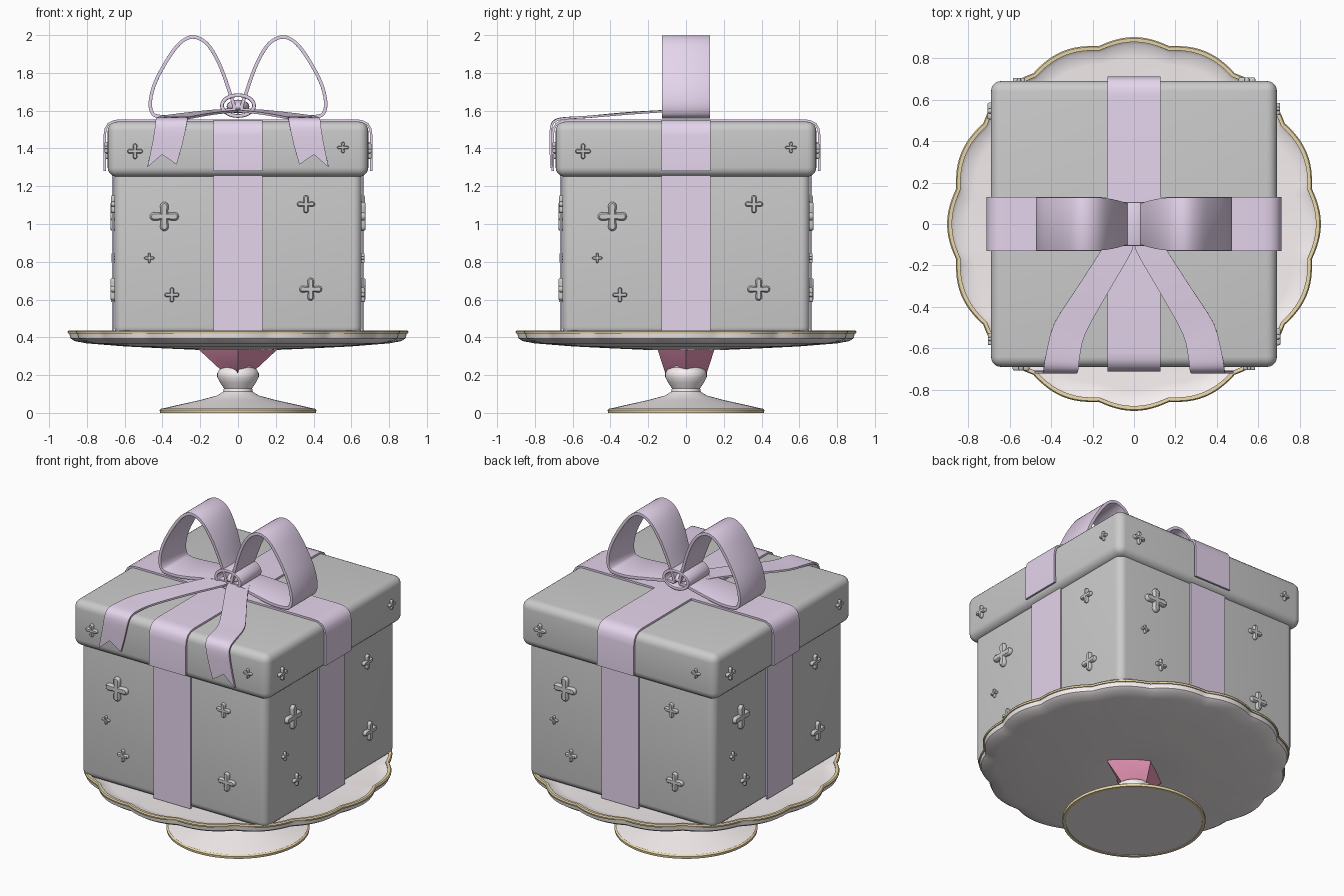
import bpy, bmesh, math
from mathutils import Vector, Matrix

if "Cube" in bpy.data.objects:
    bpy.data.objects.remove(bpy.data.objects["Cube"])

def mat(name, r, g, b):
    m = bpy.data.materials.new(name)
    m.diffuse_color = (r, g, b, 1)
    m.use_nodes = True
    m.node_tree.nodes["Principled BSDF"].inputs["Base Color"].default_value = m.diffuse_color
    return m

LILAC = mat("lilac", 0.78, 0.66, 0.84)
CREAM = mat("cream", 0.93, 0.87, 0.88)
GOLD = mat("gold", 0.83, 0.69, 0.40)
PINK = mat("pink", 0.80, 0.30, 0.47)

def finish(name, bm, m=None, normals=True):
    if normals:
        bmesh.ops.recalc_face_normals(bm, faces=bm.faces)
    me = bpy.data.meshes.new(name)
    bm.to_mesh(me)
    bm.free()
    ob = bpy.data.objects.new(name, me)
    bpy.context.collection.objects.link(ob)
    if m:
        me.materials.append(m)
    return ob

def grid(bm, rows, close_u=False, close_v=False):
    """Skin rows of points with quads."""
    vs = [[bm.verts.new(p) for p in r] for r in rows]
    n, k = len(vs), len(vs[0])
    for i in range(n if close_u else n - 1):
        for j in range(k if close_v else k - 1):
            a, b = vs[i], vs[(i + 1) % n]
            bm.faces.new((a[j], b[j], b[(j + 1) % k], a[(j + 1) % k]))
    return vs

def lathe(name, prof, m, seg=64, scallop=0.0, closed=False):
    bm = bmesh.new()
    rows = []
    for r, z in prof:
        row = []
        for s in range(seg):
            t = math.tau * s / seg
            w = scallop * max(0, (r - 0.6) / 0.3)
            q = r * (1 - w * (1 - abs(math.cos(8 * t))))
            row.append((q * math.cos(t), q * math.sin(t), z))
        rows.append(row)
    vs = grid(bm, rows, close_u=closed, close_v=True)
    if not closed:
        bm.faces.new(vs[0])
        bm.faces.new(vs[-1])
    return finish(name, bm, m)

def spline(pts, n=6, closed=False):
    """Catmull-Rom through the points."""
    P = [Vector(p) for p in pts]
    N, out = len(P), []
    for i in range(N if closed else N - 1):
        g = (lambda k: P[k % N]) if closed else (lambda k: P[min(max(k, 0), N - 1)])
        a, b, c, d = g(i - 1), g(i), g(i + 1), g(i + 2)
        for s in range(n):
            t = s / n
            out.append(0.5 * (2 * b + (c - a) * t + (2 * a - 5 * b + 4 * c - d) * t * t
                              + (3 * b - a - 3 * c + d) * t ** 3))
    return out if closed else out + [P[-1]]

def thicken(ob, t, bevel=0.0):
    s = ob.modifiers.new("thickness", 'SOLIDIFY')
    s.thickness, s.offset = t, 0
    if bevel:
        b = ob.modifiers.new("soft", 'BEVEL')
        b.width, b.segments, b.angle_limit = bevel, 2, math.radians(50)
    return ob

def band(name, path, half, t, closed=False, rot=0.0, bevel=0.0):
    """Ribbon: xz path (third value = width factor) swept across y."""
    bm = bmesh.new()
    rows = [[(p[0], y * half * p[2], p[1]) for y in (-1, 0, 1)] for p in path]
    grid(bm, rows, close_u=closed)
    bm.transform(Matrix.Rotation(rot, 4, 'Z'))
    return thicken(finish(name, bm, LILAC), t, bevel)

def block(name, size, z0, z1, r):
    bm = bmesh.new()
    bmesh.ops.create_cube(bm, size=1)
    bmesh.ops.scale(bm, vec=(2 * size, 2 * size, z1 - z0), verts=bm.verts)
    bmesh.ops.translate(bm, vec=(0, 0, (z0 + z1) / 2), verts=bm.verts)
    bmesh.ops.bevel(bm, geom=bm.edges[:], offset=r, segments=5, profile=0.5, affect='EDGES')
    return bm

# cake stand: foot, scalloped plate, gold edges
lathe("stand_foot", [(0.40, 0.004), (0.41, 0.012), (0.405, 0.022), (0.34, 0.037), (0.2, 0.068),
                     (0.11, 0.092), (0.078, 0.112), (0.075, 0.13), (0.095, 0.16), (0.11, 0.19),
                     (0.11, 0.21), (0.10, 0.228), (0.08, 0.24), (0.07, 0.36)], CREAM)
lathe("foot_gold_edge", [(0.395, 0.0), (0.413, 0.0), (0.415, 0.015), (0.405, 0.023), (0.395, 0.02)],
      GOLD, closed=True)
lathe("plate", [(0.1, 0.345), (0.2, 0.333), (0.4, 0.342), (0.6, 0.352), (0.8, 0.368), (0.865, 0.38),
                (0.888, 0.395), (0.894, 0.428), (0.88, 0.43), (0.865, 0.418), (0.8, 0.41), (0.1, 0.41)],
      CREAM, 192, 0.03)
lathe("plate_gold_edge", [(0.878, 0.422), (0.9, 0.42), (0.902, 0.43), (0.896, 0.437), (0.878, 0.436)],
      GOLD, 192, 0.03, closed=True)

# faceted pink collar under the plate
bm = bmesh.new()
vs = grid(bm, [[(a, 0, z), (0, b, z), (-a, 0, z), (0, -b, z)] for a, b, z in
               ((0.24, 0.16, 0.365), (0.10, 0.118, 0.235), (0.03, 0.11, 0.21))], close_v=True)
bm.faces.new(vs[0])
bm.faces.new(vs[-1])
finish("pink_collar", bm, PINK)

# gift box
finish("box_body", block("box_body", 0.655, 0.41, 1.30, 0.045))
finish("box_lid", block("box_lid", 0.69, 1.25, 1.542, 0.05))

# raised sparkles, the same on all four sides
def sparkle(bm, M, R, h):
    def ring(R, w, y):
        pts = []
        for k in range(4):
            A = Matrix.Rotation(k * math.pi / 2, 3, 'Y')
            pts.append(A @ Vector((0.85 * w, y, 0.85 * w)))
            for s in range(9):
                t = math.pi / 2 - math.pi * s / 8
                pts.append(A @ Vector((R - w + w * math.cos(t), y, w * math.sin(t))))
        return [M @ p for p in pts]
    w = 0.29 * R
    vs = grid(bm, [ring(R, w, 0.01), ring(R, w, -0.4 * h), ring(R - 0.12 * w, 0.88 * w, -0.75 * h),
                   ring(R - 0.4 * w, 0.6 * w, -h)], close_v=True)
    bm.faces.new(vs[-1])

bm = bmesh.new()
for k in range(4):
    turn = Matrix.Rotation(k * math.pi / 2, 4, 'Z')
    for x, z, R, d in ((-0.39, 1.04, 0.077, 0.655), (0.36, 1.105, 0.047, 0.655),
                       (-0.47, 0.82, 0.027, 0.655), (-0.35, 0.625, 0.039, 0.655),
                       (0.385, 0.655, 0.06, 0.655), (-0.545, 1.385, 0.041, 0.69),
                       (0.555, 1.405, 0.03, 0.69)):
        sparkle(bm, turn @ Matrix.Translation((x, -d, z)), R, 0.012 + 0.12 * R)
finish("sparkles", bm)

# ribbons on the body and over the lid
for k in range(4):
    band(f"body_ribbon_{k}", [(0.661, 0.415, 1), (0.661, 1.28, 1)], 0.13, 0.01, rot=k * math.pi / 2)
side = [(0.706, 1.28), (0.706, 1.47), (0.70, 1.505), (0.685, 1.53), (0.655, 1.545), (0.62, 1.548)]
path = [(x, z, 1) for x, z in side] + [(-x, z, 1) for x, z in reversed(side)]
for k in range(2):
    band(f"lid_ribbon_{k}", path, 0.13 - 0.001 * k, 0.012, rot=k * math.pi / 2)

# bow loops
loop = [(0.02, 1.61, 0.75), (0.045, 1.70, 0.8), (0.10, 1.85, 0.92), (0.165, 1.955, 1), (0.24, 1.99, 1),
        (0.31, 1.955, 1), (0.38, 1.86, 1), (0.44, 1.745, 1), (0.464, 1.65, 1), (0.455, 1.59, 1),
        (0.42, 1.57, 1), (0.32, 1.57, 1), (0.18, 1.588, 0.9), (0.06, 1.603, 0.75)]
for s, n in ((1, "right"), (-1, "left")):
    band("bow_loop_" + n, [(s * p[0], p[1], p[2]) for p in spline(loop, 5, True)],
         0.127, 0.018, True, bevel=0.005)

# knot: a rolled band with a rounded core
ring = [(0.085 * math.cos(t), 1.627 + 0.055 * math.sin(t), 1)
        for t in (math.tau * i / 32 for i in range(32))]
band("knot", ring, 0.105, 0.02, True, bevel=0.006)
bm = bmesh.new()
bmesh.ops.create_uvsphere(bm, u_segments=24, v_segments=14, radius=1)
bm.transform(Matrix.Translation((0, 0, 1.622)) @ Matrix.Diagonal((0.06, 0.095, 0.036, 1)))
finish("knot_core", bm, LILAC)

# bow tails draped over the front edge, swallow-tail ends: (left, right) points per row
tail = [((0.0, -0.05, 1.60), (0.12, -0.05, 1.60)), ((0.01, -0.13, 1.597), (0.155, -0.12, 1.597)),
        ((0.125, -0.33, 1.585), (0.27, -0.30, 1.585)), ((0.235, -0.53, 1.566), (0.385, -0.48, 1.57)),
        ((0.262, -0.645, 1.56), (0.425, -0.63, 1.56)), ((0.268, -0.695, 1.547), (0.435, -0.69, 1.547)),
        ((0.275, -0.714, 1.51), (0.44, -0.714, 1.51)), ((0.295, -0.716, 1.42), (0.455, -0.716, 1.42)),
        ((0.325, -0.714, 1.315), (0.48, -0.714, 1.30))]
lefts = spline([a for a, b in tail], 3)
rights = spline([b for a, b in tail], 3)
for s, n in ((1, "right"), (-1, "left")):
    rows = []
    for i, (a, b) in enumerate(zip(lefts, rights)):
        m = (a + b) / 2
        k = len(lefts) - 1 - i
        m.z += 0.06 * max(0, 1 - k / 4)
        rows.append([(s * p.x, p.y, p.z) for p in (a, m, b)])
    bm = bmesh.new()
    grid(bm, rows)
    thicken(finish("bow_tail_" + n, bm, LILAC), 0.012)

# apply modifiers and shade smooth with sharp edges kept
bpy.ops.object.select_all(action='SELECT')
bpy.context.view_layer.objects.active = bpy.data.objects["box_lid"]
bpy.ops.object.convert(target='MESH')
bpy.ops.object.shade_smooth_by_angle(angle=math.radians(35))
